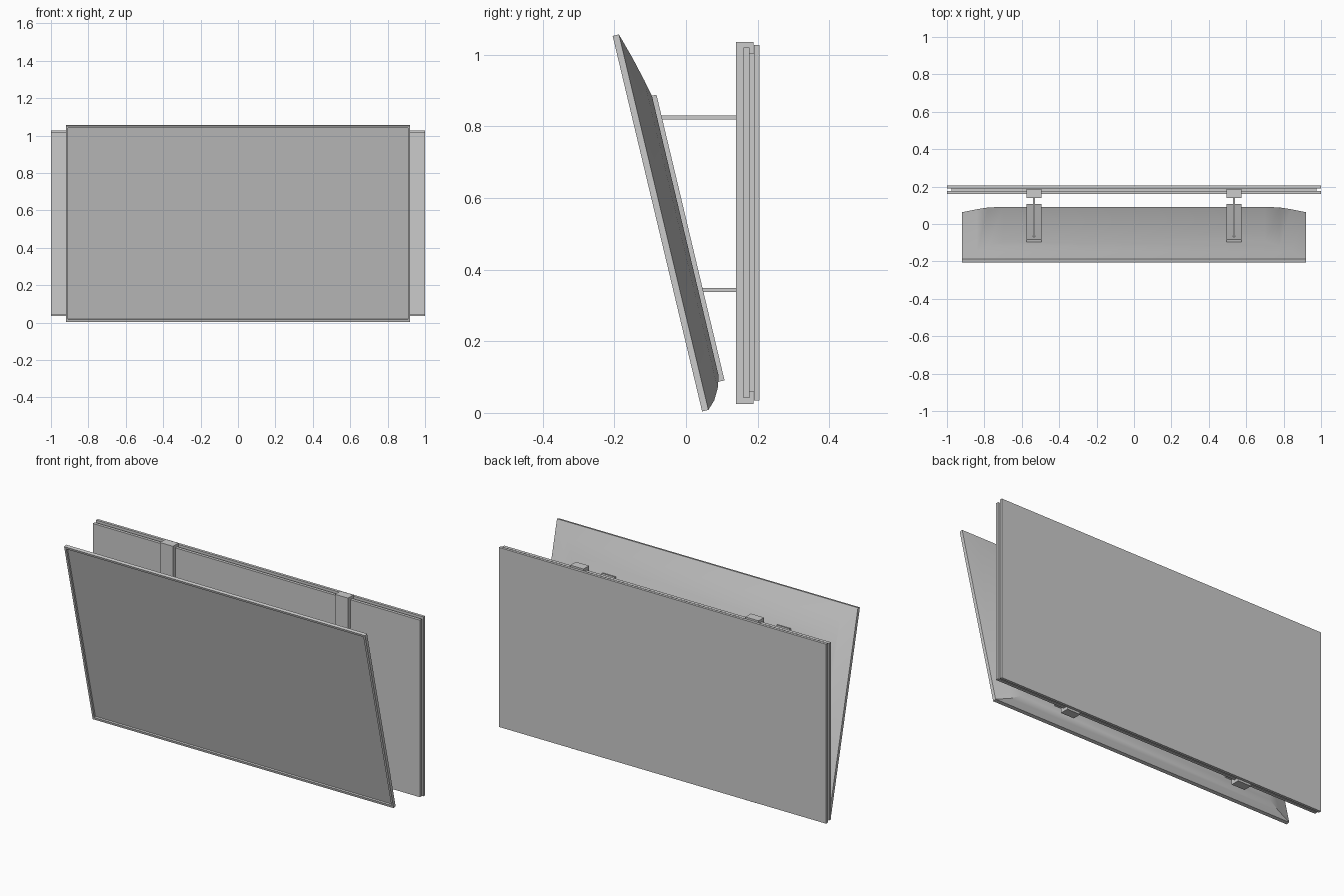
import bpy, bmesh, math

cube = bpy.data.objects.get("Cube")
if cube:
    bpy.data.objects.remove(cube, do_unlink=True)

TILT = math.radians(13.4)
PIVOT = (0, 0.045, 0.004)      # bottom front edge of the display
HALF_W, HEIGHT = 0.92, 1.078


def make_material(name, value):
    mat = bpy.data.materials.new(name)
    mat.use_nodes = True
    colour = (value, value, value, 1)
    mat.diffuse_color = colour
    mat.node_tree.nodes["Principled BSDF"].inputs["Base Color"].default_value = colour
    return mat


grey = make_material("plain grey", 0.6)


def add_object(name, bm, tilted=False):
    bmesh.ops.recalc_face_normals(bm, faces=bm.faces)
    mesh = bpy.data.meshes.new(name)
    bm.to_mesh(mesh)
    bm.free()
    mesh.materials.append(grey)
    obj = bpy.data.objects.new(name, mesh)
    bpy.context.collection.objects.link(obj)
    if tilted:
        obj.location = PIVOT
        obj.rotation_euler.x = TILT
    return obj


def box(name, x, y, z, tilted=False):
    """Box from (min, max) pairs."""
    bm = bmesh.new()
    bmesh.ops.create_cube(bm, size=1)
    for v in bm.verts:
        v.co = [(lo + hi) / 2 + c * (hi - lo) for c, (lo, hi) in zip(v.co, (x, y, z))]
    return add_object(name, bm, tilted)


# Display: rectangular rings from the recessed screen, over the rim, to the back
# Each ring: depth, side inset, bottom inset, top inset
rings = [
    (0.010, 0.012, 0.014, 0.012),
    (0.000, 0.012, 0.014, 0.012),
    (0.000, 0, 0, 0),
    (0.018, 0, 0, 0),
    (0.040, 0.08, 0.022, 0.074),
    (0.057, 0.14, 0.052, 0.14),
    (0.068, 0.22, 0.085, 0.19),
]
bm = bmesh.new()
loops = []
for depth, side, low, high in rings:
    w = HALF_W - side
    corners = [(-w, low), (w, low), (w, HEIGHT - high), (-w, HEIGHT - high)]
    loops.append([bm.verts.new((x, depth, z)) for x, z in corners])
for a, b in zip(loops, loops[1:]):
    for i in range(4):
        j = (i + 1) % 4
        bm.faces.new((a[i], a[j], b[j], b[i]))
bm.faces.new(loops[0])
bm.faces.new(loops[-1])
display = add_object("display", bm, tilted=True)
bpy.context.view_layer.objects.active = display
display.select_set(True)
bpy.ops.object.shade_smooth_by_angle(angle=math.radians(30))
display.select_set(False)

# Wall panels: two sheets with a recessed core between them
box("front_panel", (-1, 1), (0.160, 0.177), (0.042, 1.02))
box("panel_core", (-0.975, 0.975), (0.175, 0.192), (0.058, 1.005))
box("back_panel", (-1, 1), (0.190, 0.205), (0.035, 1.027))

# Mounting hardware on both sides
for side, sign in (("left", 1), ("right", -1)):
    cx = 0.535 * sign
    span = (cx - 0.04, cx + 0.04)
    box(side + "_wall_rail", span, (0.14, 0.188), (0.025, 1.036))
    box(side + "_display_bracket", span, (0.064, 0.081), (0.07, 0.89), tilted=True)
    for level, z, y in (("upper", 0.825, -0.075), ("lower", 0.343, 0.04)):
        box(f"{side}_{level}_arm", (cx - 0.006, cx + 0.006), (y, 0.145), (z - 0.006, z + 0.006))
